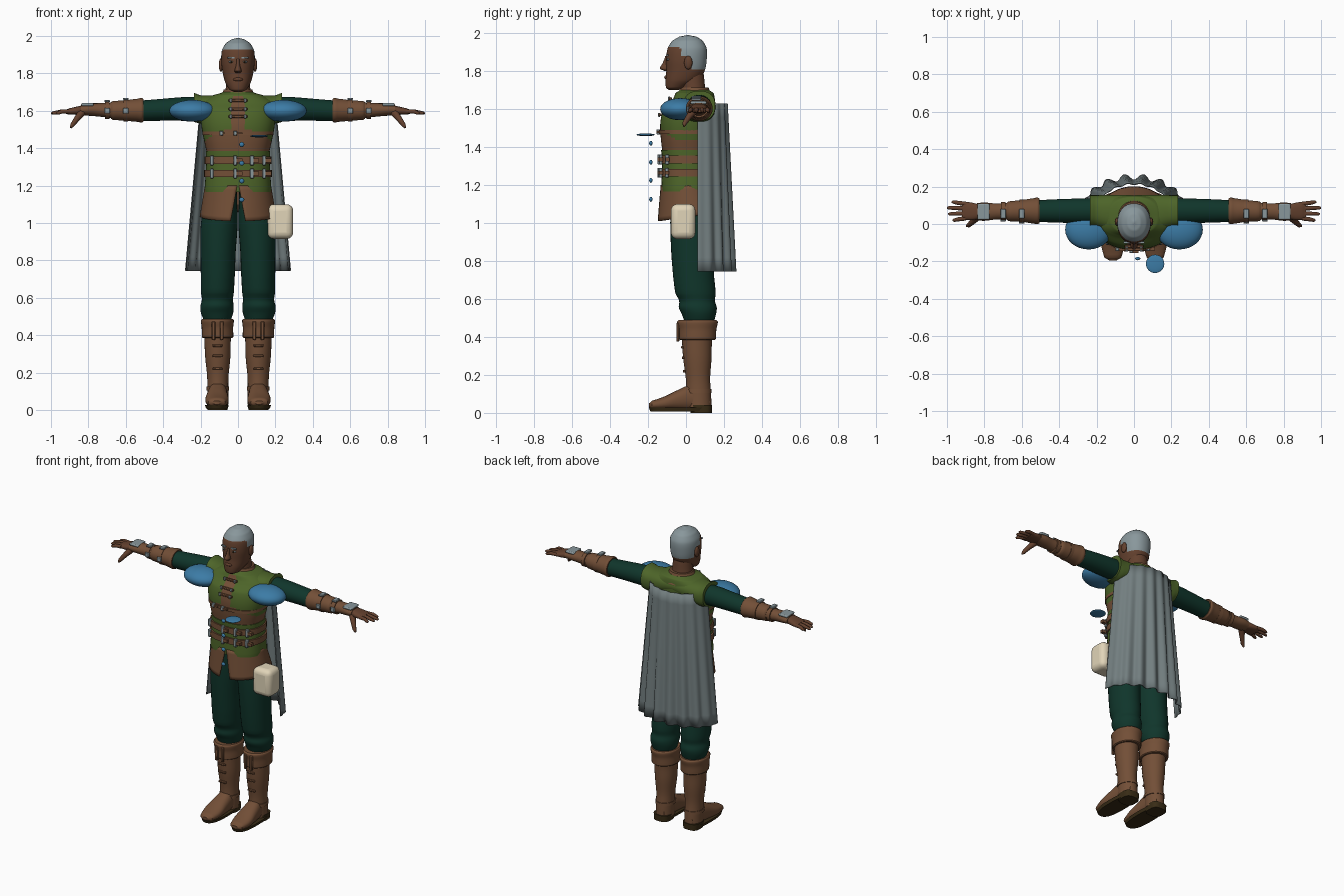
import bpy, bmesh, math
from mathutils import Vector

COLORS = {
    "vest_green": (0.075, 0.13, 0.022), "cloth_dark_green": (0.005, 0.036, 0.024),
    "leather_brown": (0.17, 0.078, 0.038), "skin": (0.125, 0.052, 0.027),
    "grey": (0.25, 0.31, 0.33), "blue": (0.045, 0.2, 0.38),
    "cream": (0.75, 0.66, 0.48), "sole_dark": (0.04, 0.025, 0.008),
    "cape_grey": (0.17, 0.21, 0.215),
}
MATS = {}
for key, c in COLORS.items():
    MATS[key] = bpy.data.materials.new(key)
    MATS[key].diffuse_color = (*c, 1)


def finish(name, bm, mats, rule=None):
    bmesh.ops.recalc_face_normals(bm, faces=bm.faces)
    for f in bm.faces:
        f.smooth = True
        if rule:
            f.material_index = rule(f.calc_center_median())
    me = bpy.data.meshes.new(name)
    bm.to_mesh(me)
    bm.free()
    for m in mats.split():
        me.materials.append(MATS[m])
    ob = bpy.data.objects.new(name, me)
    bpy.context.collection.objects.link(ob)
    return ob


def refine(rings, k):
    out = []
    for i in range(len(rings) - 1):
        p0, p1, p2, p3 = (rings[max(i - 1, 0)], rings[i], rings[i + 1], rings[min(i + 2, len(rings) - 1)])
        for j in range(k):
            t = j / k
            row = [0.5 * (2 * b + (c - a) * t + (2 * a - 5 * b + 4 * c - d) * t * t
                          + (3 * b - a - 3 * c + d) * t ** 3) for a, b, c, d in zip(p0, p1, p2, p3)]
            row[0] = p1[0] + (p2[0] - p1[0]) * t
            out.append(row)
    return out + [list(rings[-1])]


def loft(name, axis, rings, mats, side=1, p=2.0, n=32, k=4, rule=None):
    """Rings are (position along axis, two centre values, two radii)."""
    bm = bmesh.new()
    loops = []
    for t, a, b, ra, rb in refine(rings, k):
        loop = []
        for i in range(n):
            w = 2 * math.pi * i / n
            c, s = math.cos(w), math.sin(w)
            u = a + ra * math.copysign(abs(c) ** (2 / p), c)
            v = b + rb * math.copysign(abs(s) ** (2 / p), s)
            x, y, z = {"x": (t, u, v), "y": (u, t, v), "z": (u, v, t)}[axis]
            loop.append(bm.verts.new((x * side, y, z)))
        loops.append(loop)
    for l0, l1 in zip(loops, loops[1:]):
        for i in range(n):
            bm.faces.new((l0[i], l0[(i + 1) % n], l1[(i + 1) % n], l1[i]))
    bm.faces.new(loops[0])
    bm.faces.new(loops[-1])
    return finish(name, bm, mats, rule)


def ball(name, loc, r, mat, side=1, n=32):
    bm = bmesh.new()
    bmesh.ops.create_uvsphere(bm, u_segments=n, v_segments=n // 2, radius=1)
    for v in bm.verts:
        v.co = (side * (loc[0] + v.co.x * r[0]), loc[1] + v.co.y * r[1], loc[2] + v.co.z * r[2])
    return finish(name, bm, mat)


def box(name, loc, size, mat, side=1, bevel=0, seg=1):
    bm = bmesh.new()
    bmesh.ops.create_cube(bm, size=1)
    for v in bm.verts:
        v.co = (side * (loc[0] + v.co.x * size[0]), loc[1] + v.co.y * size[1], loc[2] + v.co.z * size[2])
    ob = finish(name, bm, mat)
    if bevel:
        mod = ob.modifiers.new("bevel", "BEVEL")
        mod.width, mod.segments = bevel, seg
    return ob


def tube(name, pts, radii, mat, side=1, n=12):
    bm = bmesh.new()
    pts = [Vector(q) for q in pts]
    d = (pts[-1] - pts[0]).normalized()
    a = d.orthogonal().normalized()
    b = d.cross(a)
    loops = []
    for q, r in zip(pts, radii):
        ring = [q + r * (a * math.cos(2 * math.pi * i / n) + b * math.sin(2 * math.pi * i / n)) for i in range(n)]
        loops.append([bm.verts.new((v.x * side, v.y, v.z)) for v in ring])
    for l0, l1 in zip(loops, loops[1:]):
        for i in range(n):
            bm.faces.new((l0[i], l0[(i + 1) % n], l1[(i + 1) % n], l1[i]))
    bm.faces.new(loops[0])
    bm.faces.new(loops[-1])
    return finish(name, bm, mat)


def sheet(name, fn, nu, nv, mat, thick):
    bm = bmesh.new()
    g = [[bm.verts.new(fn(i / nu, j / nv)) for i in range(nu + 1)] for j in range(nv + 1)]
    for j in range(nv):
        for i in range(nu):
            bm.faces.new((g[j][i], g[j][i + 1], g[j + 1][i + 1], g[j + 1][i]))
    ob = finish(name, bm, mat)
    mod = ob.modifiers.new("thickness", "SOLIDIFY")
    mod.thickness, mod.offset = thick, 0
    return ob


def front_y(x, rx, cy, ry, p=2.4):
    return cy - ry * (1 - abs(x / rx) ** p) ** (1 / p)


# Head: skin with cropped grey hair
def hair(c):
    return int(c.z > 1.925 or (c.y > -0.03 and c.z > 1.88) or (c.y > 0.025 and c.z > 1.815))


loft("head", "z", [(1.7, 0, -.065, .02, .025), (1.712, 0, -.055, .045, .05), (1.75, 0, -.022, .068, .086),
                   (1.8, 0, -.003, .081, .101), (1.86, 0, .002, .089, .107), (1.92, 0, .006, .087, .103),
                   (1.96, 0, .008, .066, .08), (1.982, 0, .01, .036, .045), (1.99, 0, .01, .005, .006)],
     "skin grey", p=2.15, n=48, k=6, rule=hair)
loft("neck", "z", [(1.64, 0, .05, .085, .08), (1.7, 0, .04, .068, .064), (1.78, 0, .028, .062, .066),
                   (1.83, 0, .025, .06, .06)], "skin")
loft("collar", "z", [(1.65, 0, .05, .125, .105), (1.69, 0, .045, .09, .085), (1.715, 0, .045, .076, .074)],
     "leather_brown")
loft("nose", "z", [(1.802, 0, -.105, .012, .01), (1.812, 0, -.112, .019, .026), (1.84, 0, -.106, .011, .018),
                   (1.88, 0, -.1, .007, .009)], "skin", n=16)
ball("lips", (0, -.103, 1.768), (.026, .012, .01), "skin", n=16)
for s in (1, -1):
    ball("ear", (.091, .012, 1.845), (.012, .022, .036), "skin", s, 16)
    ball("eye", (.035, -.091, 1.862), (.015, .011, .007), "grey", s, 12)
    ball("pupil", (.035, -.1, 1.862), (.005, .004, .006), "sole_dark", s, 10)
    box("eyebrow", (.037, -.099, 1.884), (.036, .012, .008), "grey", s)


# Torso: vest with leather midriff and centre panel
def vest_rule(c):
    low = c.z < 1.43 + 0.075 * (1 - (c.x / 0.19) ** 2)
    panel = abs(c.x) < 0.03 and c.y < 0 and c.z < 1.68
    return int(low or panel)


loft("vest", "z", [(1.36, 0, .005, .165, .128), (1.45, 0, .005, .183, .138), (1.53, 0, .008, .197, .143),
                   (1.6, 0, .018, .198, .136), (1.65, 0, .04, .19, .112), (1.685, 0, .045, .13, .1),
                   (1.7, 0, .045, .08, .078)],
     "vest_green leather_brown", p=2.4, n=96, k=8, rule=vest_rule)
loft("corset", "z", [(1.165, 0, .008, .178, .138), (1.19, 0, .008, .178, .138), (1.27, 0, .005, .172, .132),
                     (1.34, 0, .005, .17, .132), (1.385, 0, .005, .172, .136)], "vest_green", p=2.4, n=48)
for z, rx, ry in ((1.335, .178, .142), (1.265, .181, .142), (1.48, .191, .147)):
    h = .02 if z < 1.4 else .01
    loft("belt", "z", [(z - h, 0, .005, rx, ry), (z + h, 0, .005, rx, ry)], "leather_brown", p=2.4, n=48, k=1)
    for x in ((-.14, -.015, .075, .14) if z < 1.4 else (-.09, -.015)):
        y = front_y(x, rx, .005, ry)
        box("belt_buckle", (x, y - .004, z), (.02, .02, h * 2.6), "grey", bevel=.003)
        box("buckle_tab", (x + .022, y - .002, z), (.032, .022, h), "leather_brown")
for z, y in ((1.57, -.136), (1.61, -.12), (1.655, -.082)):
    box("chest_strap", (0, y, z), (.1, .016, .014), "leather_brown", bevel=.003)
    for s in (1, -1):
        box("strap_clasp", (.038, y - .006, z), (.014, .012, .022), "grey", s, .003)


# Split leather skirt and draped cape
def skirt(u, v):
    g = .03 + .17 * v
    w = -math.pi / 2 + g + u * (2 * math.pi - 2 * g)
    z = 1.2 - v * (.165 - .025 * math.sin(w))
    rx, cy, ry = .172 + .028 * v, .008 + .017 * v, .136 + .036 * v
    return rx * math.cos(w), cy + ry * math.sin(w), z


def cape(u, v):
    w = math.pi * u
    fold = (.004 + .012 * v) * math.cos(18 * w) * math.sin(w)
    X, D = .2 + .08 * v + fold, .155 + .035 * v + fold
    return -X * math.cos(w), .06 + D * math.sin(w), 1.63 - .885 * v


sheet("leather_skirt", skirt, 64, 8, "leather_brown", .01)
sheet("cape", cape, 120, 12, "cape_grey", .006)

for s in (1, -1):
    # Shoulders and arms
    loft("shoulder_yoke", "x", [(0, .055, 1.63, .1, .05), (.13, .06, 1.615, .096, .068),
                                (.2, .068, 1.608, .086, .075), (.235, .07, 1.618, .084, .078)],
         "vest_green", s, p=2.4)
    ball("shoulder_guard", (.243, -.03, 1.6), (.125, .106, .058), "blue", s)
    loft("sleeve", "x", [(.17, .07, 1.61, .068, .066), (.3, .07, 1.61, .066, .063), (.42, .07, 1.605, .062, .058),
                         (.53, .069, 1.6, .058, .055)], "cloth_dark_green", s)
    loft("bracer", "x", [(.505, .07, 1.603, .066, .06), (.515, .07, 1.603, .071, .066), (.535, .07, 1.603, .068, .062),
                         (.6, .07, 1.602, .058, .055), (.67, .068, 1.602, .053, .05), (.68, .068, 1.602, .046, .044)],
         "leather_brown", s)
    loft("glove_cuff", "x", [(.66, .068, 1.602, .045, .042), (.74, .067, 1.605, .043, .036),
                             (.8, .066, 1.607, .049, .033), (.84, .066, 1.605, .046, .028)], "leather_brown", s)
    for x, r in ((.6, .061), (.7, .049)):
        loft("arm_strap", "x", [(x - .012, .069, 1.603, r, r - .002), (x + .012, .069, 1.603, r, r - .002)],
             "leather_brown", s, k=1)
        box("arm_buckle", (x, .055, 1.603 + r), (.03, .05, .012), "grey", s, .003)
        box("arm_buckle_front", (x, .069 - r, 1.6), (.03, .012, .03), "grey", s, .003)
    box("wrist_plate", (.805, .066, 1.634), (.065, .085, .016), "grey", s, .006, 2)
    loft("palm", "x", [(.82, .066, 1.605, .036, .026), (.86, .067, 1.601, .046, .022), (.9, .07, 1.597, .048, .017),
                       (.92, .07, 1.595, .044, .012)], "skin", s, p=2.5, n=24)
    for y, end in ((.03, .97), (.057, .993), (.083, 1.0), (.108, .975)):
        y2 = y + (y - .07) * .25
        tube("finger", [(.9, y, 1.597), (.94, (y + y2) / 2, 1.597), (end - .008, y2, 1.588), (end, y2, 1.587)],
             (.012, .0115, .009, .004), "skin", s)
    tube("thumb", [(.835, .04, 1.59), (.86, .015, 1.56), (.885, -.008, 1.525), (.895, -.012, 1.51)],
         (.021, .016, .012, .005), "skin", s)

    # Trousers and boots
    loft("trouser_leg", "z", [(1.19, .085, .02, .078, .1), (1.0, .1, .025, .098, .108), (.85, .106, .032, .094, .11),
                              (.72, .108, .04, .091, .108), (.63, .11, .05, .088, .106), (.59, .11, .058, .083, .094),
                              (.555, .112, .062, .089, .1), (.52, .112, .068, .086, .09), (.47, .11, .07, .07, .075)],
         "cloth_dark_green", s)
    loft("boot_cuff", "z", [(.385, .109, .06, .078, .092), (.39, .109, .06, .084, .098), (.44, .11, .06, .084, .1),
                            (.48, .11, .06, .088, .108), (.488, .11, .06, .082, .1)], "leather_brown", s)
    loft("boot_shaft", "z", [(.42, .109, .06, .072, .082), (.36, .109, .058, .07, .078), (.28, .108, .06, .067, .074),
                             (.18, .108, .063, .057, .064), (.1, .108, .066, .056, .066), (.03, .108, .068, .056, .066)],
         "leather_brown", s)
    loft("boot_foot", "y", [(-.195, .113, .04, .02, .01), (-.18, .113, .042, .045, .022), (-.11, .113, .052, .062, .036),
                            (-.04, .111, .068, .057, .054), (.03, .108, .08, .05, .066), (.1, .108, .06, .046, .04),
                            (.125, .108, .055, .03, .03)], "leather_brown", s, p=2.3)
    loft("boot_sole", "z", [(.008, .113, -.03, .058, .158), (.028, .113, -.03, .064, .166)],
         "sole_dark", s, p=2.6, k=1)
    loft("boot_heel", "z", [(0, .11, .08, .054, .056), (.042, .11, .08, .057, .058)], "sole_dark", s, p=3, k=1)
    for i in (-1, 1):
        box("cuff_flap", (.109 + i * .022, -.043, .425), (.02, .016, .1), "leather_brown", s, .004)
    for z, y in ((.345, -.019), (.29, -.015), (.22, -.01)):
        box("boot_strap", (.109, y, z), (.055, .014, .013), "leather_brown", s, .003)
    loft("ankle_strap", "z", [(.105, .108, .064, .061, .071), (.125, .108, .064, .06, .07)], "leather_brown", s, k=1)

# Belt pouch, hanging disc and beads
box("pouch", (.225, -.015, 1.008), (.14, .13, .185), "cream", bevel=.035, seg=4)
ball("hanging_disc", (.113, -.213, 1.465), (.049, .049, .007), "blue")
for z in (1.42, 1.32, 1.225, 1.125):
    ball("bead", (.02, -.185, z), (.014, .009, .013), "blue", n=16)

# Smooth shading with crisp edges
bpy.ops.object.select_all(action="SELECT")
bpy.context.view_layer.objects.active = bpy.context.selected_objects[0]
bpy.ops.object.shade_smooth_by_angle(angle=math.radians(40))
